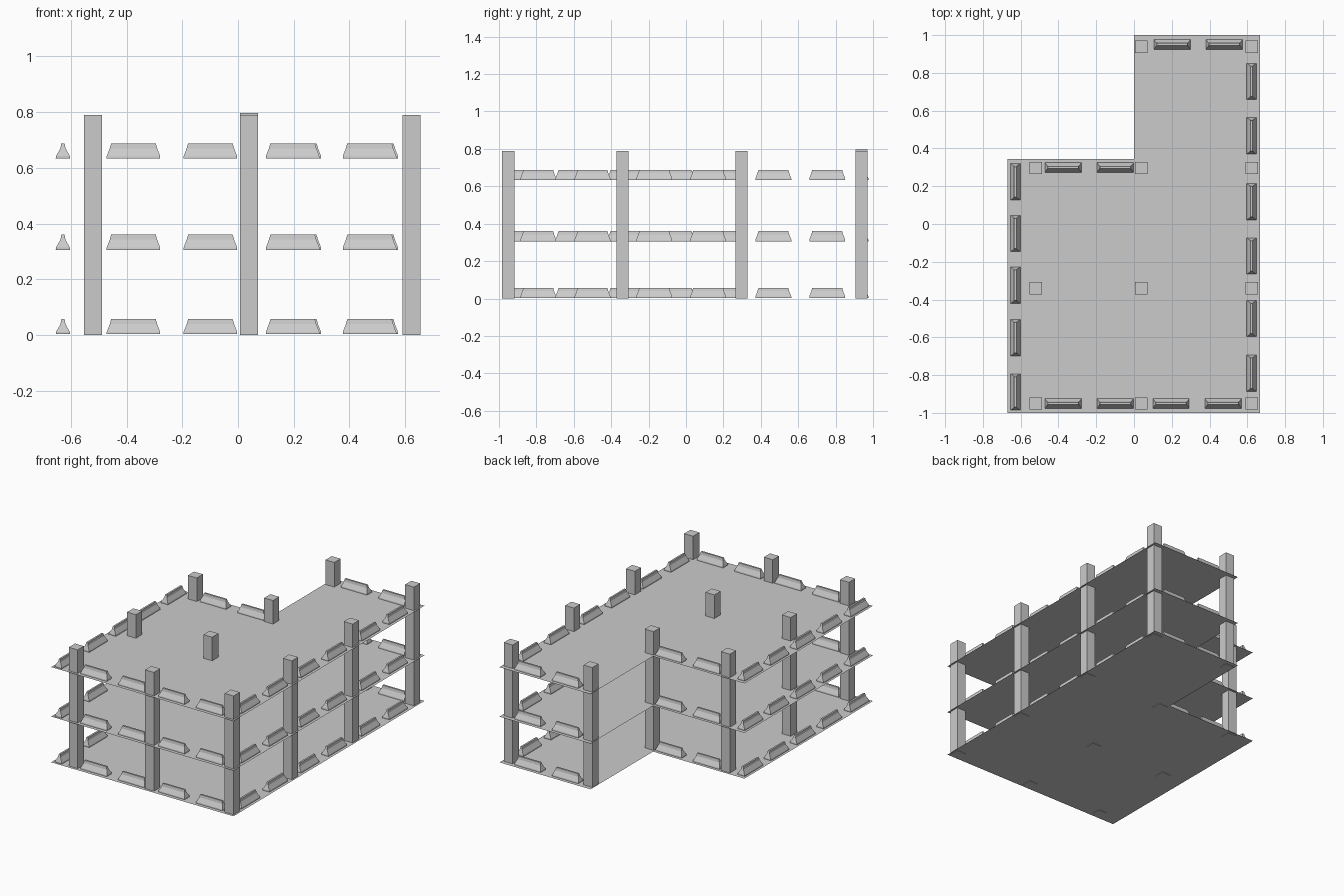
import bpy, bmesh
from mathutils import Matrix

if "Cube" in bpy.data.objects:
    bpy.data.objects.remove(bpy.data.objects["Cube"])

LEVELS = [0.003, 0.306, 0.634]


def make_object(name, bm):
    mesh = bpy.data.meshes.new(name)
    bm.to_mesh(mesh)
    bm.free()
    obj = bpy.data.objects.new(name, mesh)
    bpy.context.collection.objects.link(obj)
    return obj


# L-shaped floor sheet
def floor(z):
    bm = bmesh.new()
    outline = [(-0.67, -1), (0.667, -1), (0.667, 1), (0, 1), (0, 0.345), (-0.67, 0.345)]
    bm.faces.new([bm.verts.new((x, y, z)) for x, y in outline])
    make_object("floor", bm)


# Square column standing through all floors
def column(x, y, height=0.79):
    bm = bmesh.new()
    bmesh.ops.create_cube(bm, size=1, matrix=Matrix.Translation((x, y, height / 2))
                          @ Matrix.Diagonal((0.065, 0.065, height, 1)))
    make_object("column", bm)


# Barrier lofted from rectangles: (half length, half width, height)
BARRIER_LAYERS = [(0.096, 0.026, 0), (0.096, 0.025, 0.008),
                  (0.085, 0.009, 0.036), (0.080, 0.006, 0.054)]


def barrier_mesh():
    bm = bmesh.new()
    rings = [[bm.verts.new((sx * a, sy * b, z)) for sx, sy in ((-1, -1), (1, -1), (1, 1), (-1, 1))]
             for a, b, z in BARRIER_LAYERS]
    for low, high in zip(rings, rings[1:]):
        for i in range(4):
            j = (i + 1) % 4
            bm.faces.new((low[i], low[j], high[j], high[i]))
    bm.faces.new(rings[-1])
    bm.faces.new(rings[0][::-1])
    mesh = bpy.data.meshes.new("barrier")
    bm.to_mesh(mesh)
    bm.free()
    return mesh


BARRIER = barrier_mesh()


def barrier(x, y, z, along_y=False):
    obj = bpy.data.objects.new("barrier", BARRIER)
    obj.location = (x, y, z)
    obj.rotation_euler.z = 1.5707963 if along_y else 0
    bpy.context.collection.objects.link(obj)


# Column grid, with the rear left bay left out
for x in (-0.52, 0.039, 0.623):
    for y in (-0.95, -0.34, 0.297):
        column(x, y)
column(0.039, 0.939, 0.797)
column(0.623, 0.939)

# Floors and their edge barriers
for z in LEVELS:
    floor(z)
    for x in (-0.375, -0.099, 0.196, 0.472):
        barrier(x, -0.95, z)
    for x in (-0.375, -0.099):
        barrier(x, 0.299, z)
    for x in (0.202, 0.478):
        barrier(x, 0.951, z)
    for y in (0.223, -0.05, -0.324, -0.602, -0.889):
        barrier(-0.628, y, z, True)
    for y in (0.755, 0.467, 0.118, -0.17, -0.50, -0.79):
        barrier(0.622, y, z, True)
